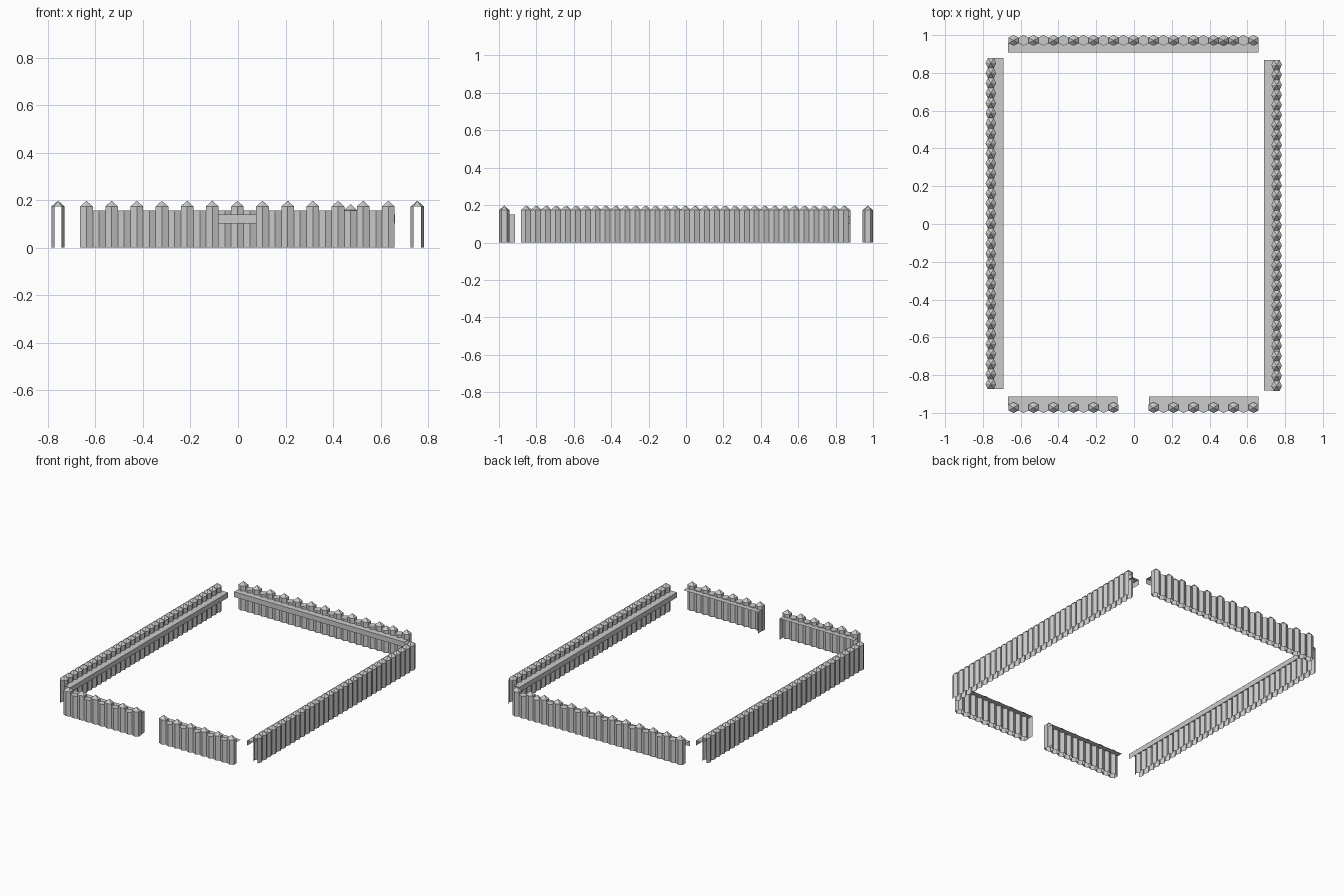
import bpy, bmesh
from math import pi
from mathutils import Matrix

if "Cube" in bpy.data.objects:
    bpy.data.objects.remove(bpy.data.objects["Cube"])

HW, R, RI = 0.0265, 0.028, 0.0155     # post half-width, depth radius, flat half-depth
TALL, PEAK, SHORT = 0.173, 0.197, 0.155


def finish(bm, name, angle):
    bmesh.ops.recalc_face_normals(bm, faces=bm.faces)
    bm.transform(Matrix.Rotation(angle, 4, 'Z'))
    me = bpy.data.meshes.new(name)
    bm.to_mesh(me)
    bm.free()
    ob = bpy.data.objects.new(name, me)
    bpy.context.collection.objects.link(ob)
    return ob


def post(bm, u, v, top, peak, flats):
    # hexagonal stake, open below; flats are the faces touching its neighbours
    prof = [(0, -R), (HW, -RI), (HW, RI), (0, R), (-HW, RI), (-HW, -RI)]
    lo = [bm.verts.new((u + a, v + b, 0)) for a, b in prof]
    hi = [bm.verts.new((u + a, v + b, top)) for a, b in prof]
    for i in range(6):
        j = (i + 1) % 6
        if flats or i not in (1, 4):
            bm.faces.new((lo[i], lo[j], hi[j], hi[i]))
    if peak:
        tip = bm.verts.new((u, v, peak))
        for i in range(6):
            bm.faces.new((hi[i], hi[(i + 1) % 6], tip))
    else:
        bm.faces.new(hi)


def palisade(name, angle, u0, u1, n, dist, alternate, extra=()):
    bm = bmesh.new()
    for i in range(n):
        u = u0 + (u1 - u0) * i / (n - 1)
        if i in extra:
            post(bm, u, -dist, 0.158, 0.183, True)
        elif alternate and i % 2:
            post(bm, u, -dist, SHORT, None, False)
        else:
            post(bm, u, -dist, TALL, PEAK, alternate)
    finish(bm, name, angle)


def walkway(name, angle, u0, u1, v0, v1, z, drop=None, end=None):
    # thin deck, with optional inner fascia and optional gate end panel
    bm = bmesh.new()

    def quad(*pts):
        bm.faces.new([bm.verts.new(p) for p in pts])
    quad((u0, v0, z), (u1, v0, z), (u1, v1, z), (u0, v1, z))
    if drop:
        quad((u0, v1, drop), (u0, v1, z), (u1, v1, z), (u1, v1, drop))
    if end is not None:
        quad((end, v0, 0), (end, v1, 0), (end, v1, z), (end, v0, z))
    bmesh.ops.remove_doubles(bm, verts=bm.verts, dist=1e-5)
    finish(bm, name, angle)


# front wall, split by the gate
palisade("front_wall_left", 0, -0.638, -0.108, 11, 0.972, True)
palisade("front_wall_right", 0, 0.103, 0.633, 11, 0.972, True)
walkway("front_walkway_left", 0, -0.666, -0.087, -0.958, -0.914, 0.149, end=-0.087)
walkway("front_walkway_right", 0, 0.079, 0.660, -0.958, -0.914, 0.149, end=0.079)

# back wall, with one extra pointed stake
palisade("back_wall", pi, -0.633, 0.638, 25, 0.972, True, extra=(3,))
walkway("back_walkway", pi, -0.660, 0.666, -0.958, -0.908, 0.138, drop=0.102)

# side walls, every stake pointed
palisade("right_wall", pi / 2, -0.857, 0.843, 33, 0.755, False)
walkway("right_walkway", pi / 2, -0.882, 0.868, -0.742, -0.688, 0.138, drop=0.102)
palisade("left_wall", -pi / 2, -0.852, 0.848, 33, 0.758, False)
walkway("left_walkway", -pi / 2, -0.878, 0.874, -0.745, -0.692, 0.138, drop=0.102)
